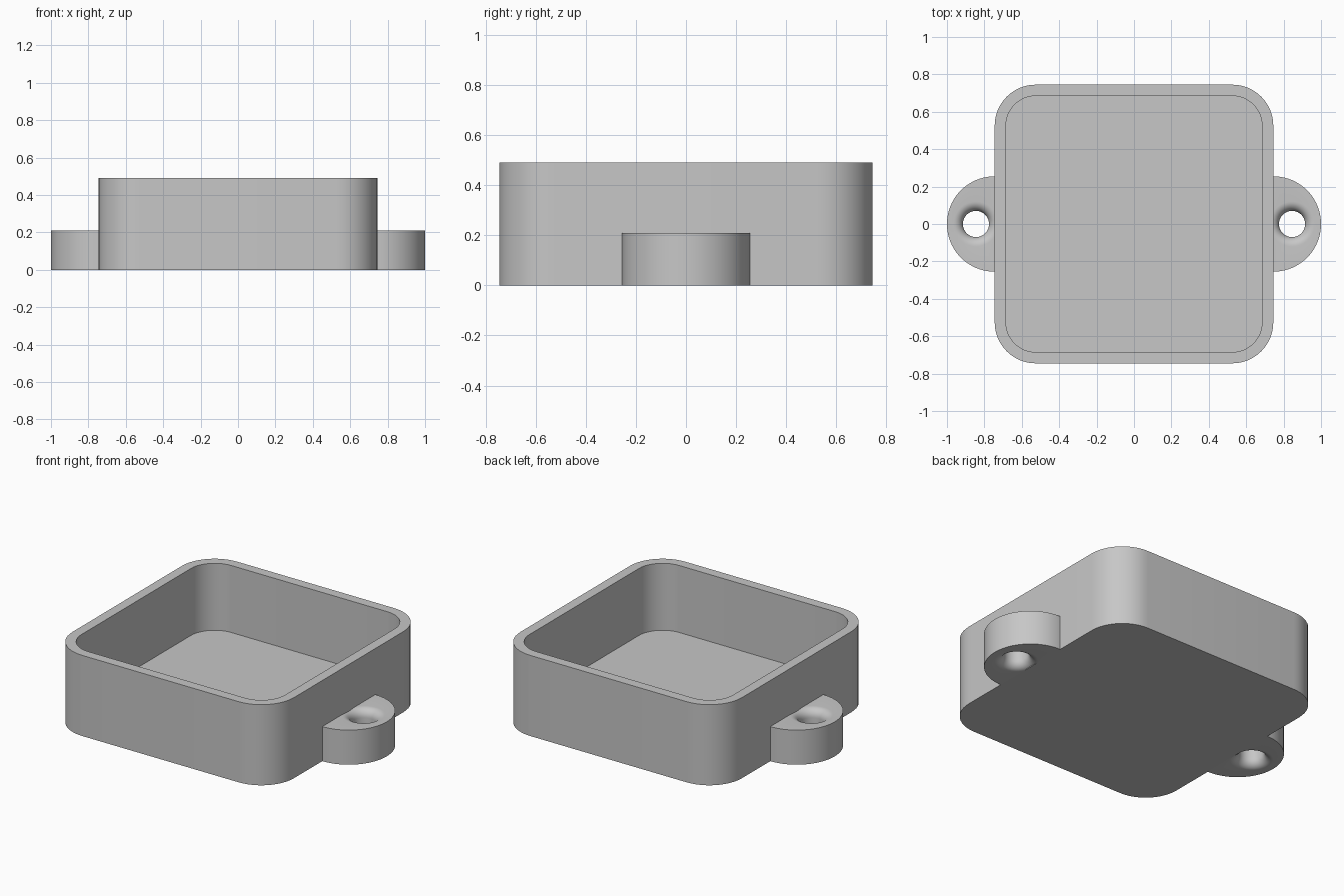
import bpy, bmesh
from math import sin, cos, pi, atan2, radians

if "Cube" in bpy.data.objects:
    bpy.data.objects.remove(bpy.data.objects["Cube"], do_unlink=True)

# Single plain grey plastic
grey = bpy.data.materials.new("light_grey")
grey.use_nodes = True
colour = (0.57, 0.57, 0.57, 1)
grey.diffuse_color = colour
grey.node_tree.nodes["Principled BSDF"].inputs["Base Color"].default_value = colour


def rounded_square(half, radius, z, steps=12):
    """Ring of points around a square with rounded corners."""
    ring = []
    for corner in range(4):
        mid = pi / 4 + corner * pi / 2
        cx = (half - radius) * (1 if cos(mid) > 0 else -1)
        cy = (half - radius) * (1 if sin(mid) > 0 else -1)
        for i in range(steps + 1):
            a = corner * pi / 2 + i / steps * pi / 2
            ring.append((cx + radius * cos(a), cy + radius * sin(a), z))
    return ring


def build(name, rings, capped):
    """Skin a stack of equal rings; cap both ends, or join last to first."""
    bm = bmesh.new()
    loops = [[bm.verts.new(p) for p in ring] for ring in rings]
    pairs = list(zip(loops, loops[1:]))
    if capped:
        bm.faces.new(loops[0])
        bm.faces.new(loops[-1])
    else:
        pairs.append((loops[-1], loops[0]))
    for low, high in pairs:
        n = len(low)
        for i in range(n):
            j = (i + 1) % n
            bm.faces.new((low[i], low[j], high[j], high[i]))
    bmesh.ops.recalc_face_normals(bm, faces=bm.faces)
    mesh = bpy.data.meshes.new(name)
    bm.to_mesh(mesh)
    bm.free()
    mesh.materials.append(grey)
    obj = bpy.data.objects.new(name, mesh)
    bpy.context.collection.objects.link(obj)
    return obj


# Open tray: outer wall, rim, inner wall and floor
HALF, RADIUS, WALL, HEIGHT, FLOOR = 0.745, 0.22, 0.06, 0.49, 0.083
inner = (HALF - WALL, RADIUS - WALL)
tray = build("tray", [
    rounded_square(HALF, RADIUS, 0),
    rounded_square(HALF, RADIUS, HEIGHT),
    rounded_square(*inner, HEIGHT),
    rounded_square(*inner, FLOOR),
], True)

# Mounting ear: half disc with a screw hole flared at both ends
EAR_R, EAR_H, HOLE_X, HOLE_R, FLARE = 0.255, 0.21, 0.845, 0.07, 0.05
root = HALF - 0.005
arc = [-pi / 2 + i * pi / 40 for i in range(41)]
outline = [(HALF + EAR_R * cos(a), EAR_R * sin(a)) for a in arc]
outline += [(root, EAR_R * (1 - i / 10)) for i in range(21)]
angles = [atan2(y, x - HOLE_X) for x, y in outline]


def hole_ring(r, z):
    return [(HOLE_X + r * cos(a), r * sin(a), z) for a in angles]


flare = [(HOLE_R + FLARE * (1 - cos(t)), FLARE * (1 - sin(t)))
         for t in (pi / 2 * (1 - i / 8) for i in range(9))]
rings = [[(x, y, EAR_H) for x, y in outline]]
rings += [hole_ring(r, EAR_H - d) for r, d in flare]
rings += [hole_ring(r, d) for r, d in reversed(flare)]
rings += [[(x, y, 0) for x, y in outline]]
ears = build("mounting_ears", rings, False)
mirror = ears.modifiers.new("Mirror", 'MIRROR')
mirror.use_axis = (True, False, False)

# Smooth the rounded surfaces, keep the hard edges
bpy.ops.object.select_all(action='DESELECT')
for obj in (tray, ears):
    obj.select_set(True)
bpy.context.view_layer.objects.active = tray
bpy.ops.object.shade_smooth_by_angle(angle=radians(30))
